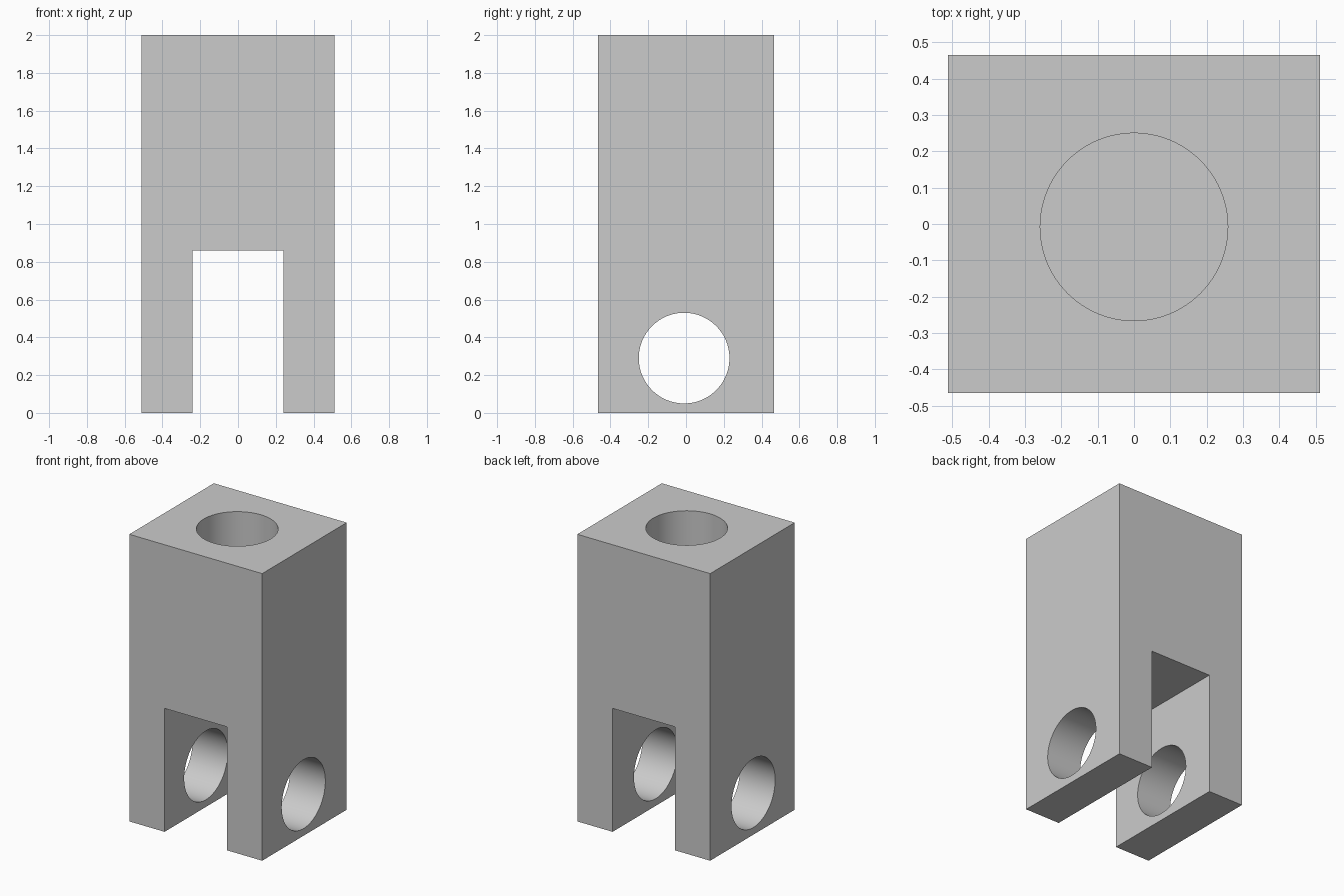
import bpy
import math

if "Cube" in bpy.data.objects:
    bpy.data.objects.remove(bpy.data.objects["Cube"], do_unlink=True)

# Single grey finish
grey = bpy.data.materials.new("grey_metal")
grey.use_nodes = True
colour = (0.6, 0.6, 0.6, 1.0)
grey.diffuse_color = colour
grey.node_tree.nodes["Principled BSDF"].inputs["Base Color"].default_value = colour

HALF_X, HALF_Y, HEIGHT = 0.512, 0.465, 2.0
SLOT_HALF, SLOT_TOP = 0.24, 0.86
BORE_DEPTH = 0.8


def finish(obj, name):
    obj.name = name
    obj.data.materials.append(grey)
    return obj


def box(name, size, centre):
    bpy.ops.mesh.primitive_cube_add(size=1, location=centre)
    obj = bpy.context.object
    obj.scale = size
    bpy.ops.object.transform_apply(location=False, rotation=False, scale=True)
    return finish(obj, name)


def cylinder(name, radius, depth, centre, rotation=(0, 0, 0)):
    bpy.ops.mesh.primitive_cylinder_add(vertices=96, radius=radius, depth=depth,
                                        location=centre, rotation=rotation)
    return finish(bpy.context.object, name)


def cut(target, cutter):
    cutter.hide_render = True
    mod = target.modifiers.new(cutter.name, 'BOOLEAN')
    mod.operation = 'DIFFERENCE'
    mod.solver = 'EXACT'
    mod.object = cutter
    bpy.context.view_layer.objects.active = target
    bpy.ops.object.modifier_apply(modifier=mod.name)
    bpy.data.objects.remove(cutter, do_unlink=True)


# Rectangular fork block
body = box("fork_body", (2 * HALF_X, 2 * HALF_Y, HEIGHT), (0, 0, HEIGHT / 2))

# Slot between the two prongs, open at the bottom, front and back
cut(body, box("slot_cutter", (2 * SLOT_HALF, 2, 2 * SLOT_TOP), (0, 0, 0)))

# Pin hole through both prongs
cut(body, cylinder("pin_hole_cutter", 0.24, 2, (0, -0.01, 0.29),
                   (0, math.pi / 2, 0)))

# Blind bore in the top
cut(body, cylinder("top_bore_cutter", 0.258, 2 * BORE_DEPTH, (0, -0.008, HEIGHT)))

# Smooth hole walls, crisp edges
bpy.ops.object.select_all(action='DESELECT')
body.select_set(True)
bpy.context.view_layer.objects.active = body
bpy.ops.object.shade_smooth_by_angle(angle=math.radians(30))
